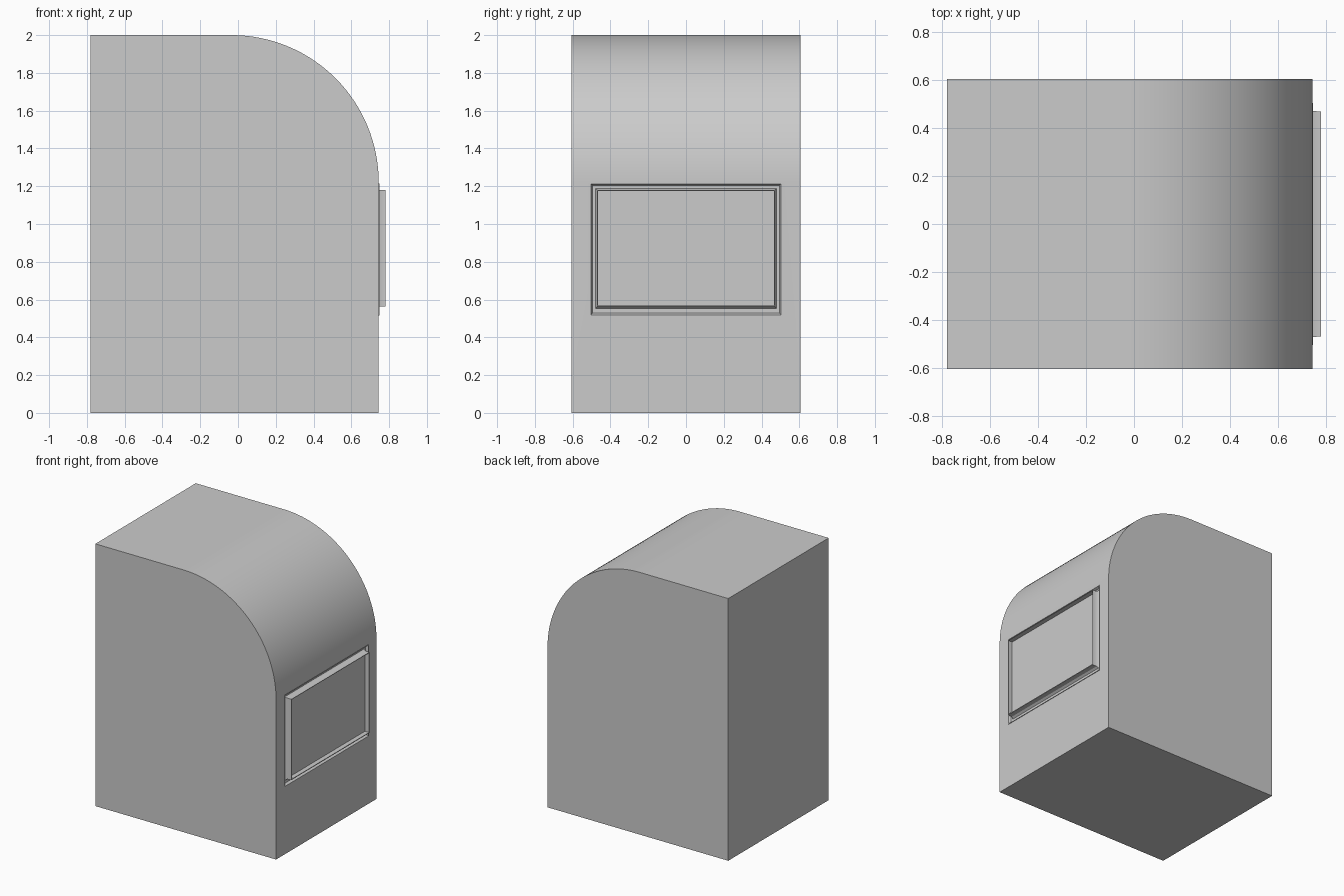
import bpy, bmesh, math

if "Cube" in bpy.data.objects:
    bpy.data.objects.remove(bpy.data.objects["Cube"])

HALF_W, BACK, FRONT = 0.605, -0.78, 0.745
RADIUS, ARC_Z = 0.78, 1.22


def rect(bm, x, half_y, z0, z1):
    return [bm.verts.new((x, y, z)) for y, z in
            ((-half_y, z0), (half_y, z0), (half_y, z1), (-half_y, z1))]


def ring(bm, outer, inner):
    for i in range(4):
        j = (i + 1) % 4
        bm.faces.new((outer[i], outer[j], inner[j], inner[i]))


def finish(bm, name):
    bmesh.ops.remove_doubles(bm, verts=bm.verts[:], dist=1e-5)
    mesh = bpy.data.meshes.new(name)
    bm.to_mesh(mesh)
    bm.free()
    obj = bpy.data.objects.new(name, mesh)
    bpy.context.collection.objects.link(obj)
    bpy.ops.object.select_all(action='DESELECT')
    obj.select_set(True)
    bpy.context.view_layer.objects.active = obj
    bpy.ops.object.shade_smooth_by_angle(angle=math.radians(30))
    return obj


# Cabinet body: side profile with a large rounded shoulder
profile = [(BACK, 0), (FRONT, 0)]
for i in range(33):
    a = math.pi / 2 * i / 32
    profile.append((FRONT - RADIUS + RADIUS * math.cos(a), ARC_Z + RADIUS * math.sin(a)))
profile.append((BACK, 2))

bm = bmesh.new()
near = [bm.verts.new((x, -HALF_W, z)) for x, z in profile]
far = [bm.verts.new((x, HALF_W, z)) for x, z in profile]
bm.faces.new(near)
bm.faces.new(far[::-1])
for i in range(len(profile)):
    j = (i + 1) % len(profile)
    if i != 1:
        bm.faces.new((near[i], far[i], far[j], near[j]))
# Flat wall around the window opening
ring(bm, rect(bm, FRONT, HALF_W, 0, ARC_Z), rect(bm, FRONT, 0.505, 0.515, 1.215))
finish(bm, "body")

# Window moulding: thin lip, shallow groove, raised rim, then the inset panel
steps = [(0.0, 0.0), (0.003, 0.0), (0.003, 0.003), (-0.015, 0.01),
         (-0.015, 0.026), (0.0, 0.034), (0.035, 0.035), (0.035, 0.039), (0.0, 0.039)]
bm = bmesh.new()
loops = [rect(bm, FRONT + out, 0.505 - inset, 0.515 + inset * 1.4, 1.215 - inset)
         for out, inset in steps]
for outer, inner in zip(loops, loops[1:]):
    ring(bm, outer, inner)
bm.faces.new(loops[-1])
finish(bm, "window_frame")
